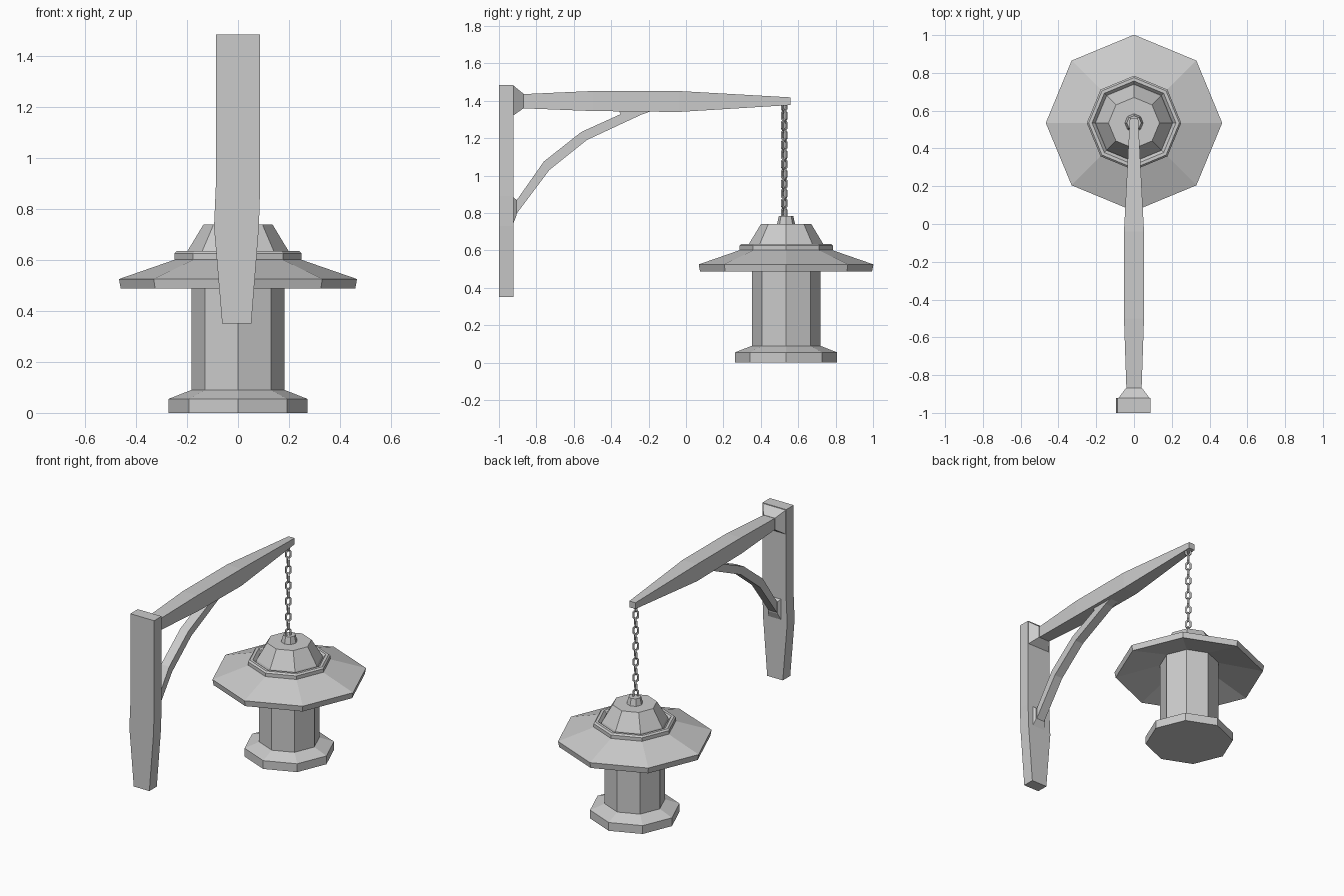
import bpy, bmesh, math
from mathutils import Matrix, Vector

if "Cube" in bpy.data.objects:
    bpy.data.objects.remove(bpy.data.objects["Cube"])

LY = 0.535  # y of the lantern axis


def finish(name, bm):
    bmesh.ops.recalc_face_normals(bm, faces=bm.faces)
    me = bpy.data.meshes.new(name)
    bm.to_mesh(me)
    bm.free()
    ob = bpy.data.objects.new(name, me)
    bpy.context.collection.objects.link(ob)
    return ob


def loft(name, rings, closed=False):
    """Skin matching rings of points; cap the ends, or join last to first."""
    bm = bmesh.new()
    vs = [[bm.verts.new(p) for p in r] for r in rings]
    n = len(vs[0])
    pairs = list(zip(vs, vs[1:])) + ([(vs[-1], vs[0])] if closed else [])
    for a, b in pairs:
        for i in range(n):
            j = (i + 1) % n
            bm.faces.new((a[i], a[j], b[j], b[i]))
    if not closed:
        bm.faces.new(vs[0])
        bm.faces.new(vs[-1])
    return finish(name, bm)


def octagon(name, profile, closed=False):
    """Eight-sided turned part from (radius, z) pairs."""
    angles = [i * math.pi / 4 for i in range(8)]
    return loft(name, [[(r * math.cos(a), LY + r * math.sin(a), z) for a in angles]
                       for r, z in profile], closed)


def beam(name, sections):
    """Rectangular beam along y from (y, half width, z low, z high)."""
    return loft(name, [[(-w, y, a), (w, y, a), (w, y, b), (-w, y, b)]
                       for y, w, a, b in sections])


# Lantern: base, body, roof brim, collar ring, cap and chain holder
octagon("lantern_base", [(0.272, 0), (0.272, 0.055), (0.183, 0.09)])
octagon("lantern_body", [(0.183, 0.085), (0.183, 0.57)])
octagon("roof_brim", [(0.15, 0.57), (0.46, 0.487), (0.467, 0.525), (0.245, 0.602), (0.15, 0.602)],
        closed=True)
octagon("roof_collar", [(0.20, 0.60), (0.25, 0.602), (0.25, 0.625), (0.24, 0.635),
                        (0.222, 0.635), (0.205, 0.615)], closed=True)
octagon("roof_cap", [(0.21, 0.60), (0.20, 0.632), (0.135, 0.74)])
octagon("chain_holder", [(0.05, 0.735), (0.038, 0.785)])

# Chain: interlocked low-poly links, alternately turned
LINKS, Z0, Z1 = 12, 0.80, 1.372
for k in range(LINKS):
    z = Z0 + (Z1 - Z0) * k / (LINKS - 1)
    turn = Matrix.Translation((0, LY - 0.01, z)) @ Matrix.Rotation(math.radians(45 + 90 * k), 4, 'Z')
    rings = []
    for i in range(6):
        a = math.pi / 6 + i * math.pi / 3
        ring = []
        for d, t in ((-1, -1), (1, -1), (1, 1), (-1, 1)):
            ring.append(turn @ Vector(((0.016 + 0.006 * d) * math.cos(a), 0.006 * t,
                                       (0.029 + 0.006 * d) * math.sin(a))))
        rings.append(ring)
    loft(f"chain_link_{k + 1}", rings, closed=True)

# Wall post: tapered outline with a slight lean at the foot
outline = [(-0.087, 1.485), (-0.087, 0.89), (-0.094, 0.73), (-0.062, 0.35),
           (0.052, 0.35), (0.082, 0.73), (0.087, 0.89), (0.087, 1.485)]
loft("wall_post", [[(x, y, z) for x, z in outline] for y in (-1.0, -0.922)])

# Arm and its flared mount
beam("arm_mount", [(-0.925, 0.085, 1.32, 1.483), (-0.868, 0.042, 1.36, 1.437)])
beam("arm", [(-0.88, 0.04, 1.36, 1.435), (-0.5, 0.053, 1.345, 1.452),
             (-0.04, 0.053, 1.34, 1.452), (0.56, 0.022, 1.377, 1.418)])

# Curved brace, as cross-sections between its lower and upper edges
brace = [((-0.925, 0.77), (-0.925, 0.84)), ((-0.73, 1.03), (-0.76, 1.075)),
         ((-0.53, 1.19), (-0.56, 1.233)), ((-0.24, 1.325), (-0.35, 1.328)),
         ((-0.17, 1.35), (-0.36, 1.35))]
loft("brace", [[(-0.03, *lo), (0.03, *lo), (0.03, *hi), (-0.03, *hi)] for lo, hi in brace])
beam("brace_foot", [(-0.925, 0.05, 0.74, 0.885), (-0.905, 0.036, 0.79, 0.87)])
